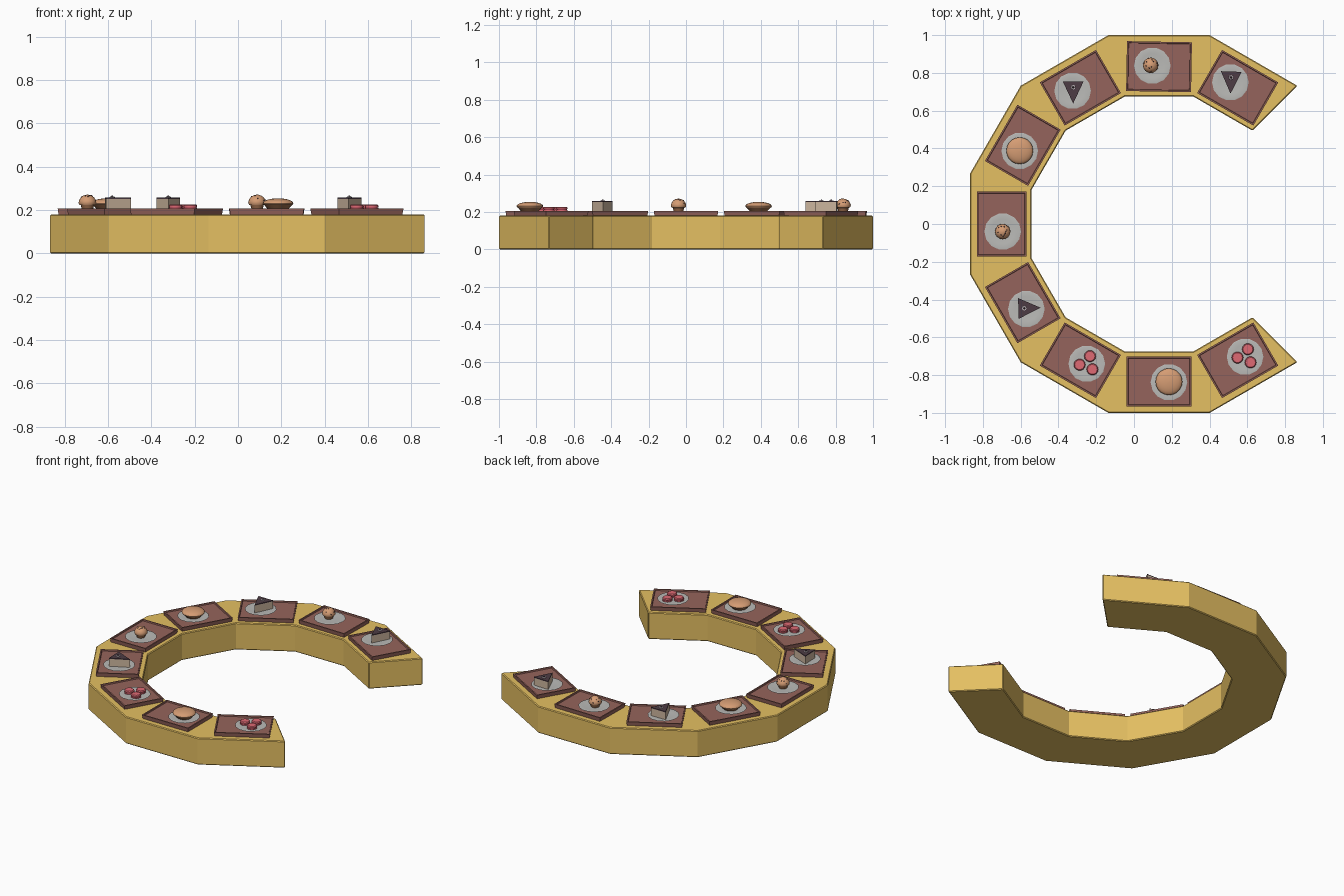
import bpy, bmesh, math, random
from mathutils import Vector

if "Cube" in bpy.data.objects:
    bpy.data.objects.remove(bpy.data.objects["Cube"])

random.seed(3)
CX = 0.1325           # centre of the twelve-sided ring
FLOOR = 0.198         # tray floor height


def mat(name, r, g, b):
    m = bpy.data.materials.new(name)
    m.diffuse_color = [(c / 255) ** 2.2 for c in (r, g, b)] + [1]
    m.use_nodes = True
    m.node_tree.nodes["Principled BSDF"].inputs["Base Color"].default_value = m.diffuse_color
    return m


WOOD = mat("honey_wood", 228, 190, 98)
TRAY = mat("tray_brown", 148, 100, 92)
PLATE = mat("plate_grey", 185, 185, 182)
CRUST = mat("crust", 150, 105, 75)
BAKE = mat("baked_top", 212, 155, 115)
SPONGE = mat("sponge", 205, 182, 158)
CHOC = mat("chocolate", 78, 62, 70)
PINK = mat("pink_shell", 222, 105, 115)
FILL = mat("filling", 150, 60, 75)
CREAM = mat("cream", 200, 190, 195)


def make(name, bm, m, smooth=False):
    bmesh.ops.recalc_face_normals(bm, faces=bm.faces[:])
    me = bpy.data.meshes.new(name)
    bm.to_mesh(me)
    bm.free()
    ob = bpy.data.objects.new(name, me)
    bpy.context.collection.objects.link(ob)
    me.materials.append(m)
    if smooth:
        bpy.context.view_layer.objects.active = ob
        bpy.ops.object.select_all(action='DESELECT')
        ob.select_set(True)
        bpy.ops.object.shade_smooth_by_angle(angle=math.radians(40))
    return ob


def prism(name, pts, z0, z1, m):
    bm = bmesh.new()
    lo = [bm.verts.new((x, y, z0)) for x, y in pts]
    hi = [bm.verts.new((x, y, z1)) for x, y in pts]
    n = len(pts)
    bm.faces.new(lo)
    bm.faces.new(hi)
    for i in range(n):
        j = (i + 1) % n
        bm.faces.new((lo[i], lo[j], hi[j], hi[i]))
    return make(name, bm, m)


def lathe(name, x, y, prof, n, m, smooth=True):
    """Turned solid; prof lists (radius, z) from bottom to top, both ends capped."""
    bm = bmesh.new()
    rings = []
    for r, z in prof:
        rings.append([bm.verts.new((x + r * math.cos(2 * math.pi * i / n),
                                    y + r * math.sin(2 * math.pi * i / n), z)) for i in range(n)])
    for a, b in zip(rings, rings[1:]):
        for i in range(n):
            j = (i + 1) % n
            bm.faces.new((a[i], a[j], b[j], b[i]))
    bm.faces.new(rings[0])
    bm.faces.new(rings[-1])
    return make(name, bm, m, smooth)


def dome(r, z, h, steps=6):
    return [(r * math.cos(t), z + h * math.sin(t))
            for t in [i * math.pi / 2 / steps * 0.97 for i in range(steps + 1)]]


# counter: open ring, nine of twelve sides
def arc(R):
    return [(CX + R * math.cos(math.radians(a)), R * math.sin(math.radians(a)))
            for a in range(45, 316, 30)]


outer, inner = arc(1.0353), arc(0.699)
bm = bmesh.new()
secs = [[bm.verts.new((*p, z)) for p, z in ((o, 0), (o, 0.18), (i, 0.18), (i, 0))]
        for o, i in zip(outer, inner)]
for a, b in zip(secs, secs[1:]):
    for k in range(4):
        bm.faces.new((a[k], a[(k + 1) % 4], b[(k + 1) % 4], b[k]))
bm.faces.new(secs[0])
bm.faces.new(secs[-1])
counter = make("counter", bm, WOOD)
bev = counter.modifiers.new("edge", 'BEVEL')
bev.width, bev.segments, bev.angle_limit = 0.005, 1, math.radians(40)
bev.limit_method = 'ANGLE'


# trays: slab with a thin raised rim
def tray(angle, twist=0):
    a = math.radians(angle)
    c = Vector((CX + 0.833 * math.cos(a), 0.833 * math.sin(a)))
    t = a + math.radians(twist)
    u, v = Vector((math.cos(t), math.sin(t))), Vector((-math.sin(t), math.cos(t)))
    bm = bmesh.new()

    def loop(d, z):
        return [bm.verts.new((*(c + u * sx * (0.132 - d) + v * sy * (0.172 - d)), z))
                for sx, sy in ((1, 1), (-1, 1), (-1, -1), (1, -1))]
    loops = [loop(0.004, 0.178), loop(0, 0.206), loop(0.008, 0.206), loop(0.010, FLOOR)]
    for p, q in zip(loops, loops[1:]):
        for i in range(4):
            j = (i + 1) % 4
            bm.faces.new((p[i], p[j], q[j], q[i]))
    bm.faces.new(loops[0])
    bm.faces.new(loops[-1])
    make("tray", bm, TRAY)


for k in range(9):
    tray(60 + 30 * k, -1 if k == 1 else 0)


# pastries, each on a plate
def plate(x, y):
    z = FLOOR
    lathe("plate", x, y, [(0.06, z - 0.002), (0.097, z + 0.007), (0.092, z + 0.008),
                          (0.065, z + 0.005)], 14, PLATE)


def muffin(x, y):
    lathe("muffin_cup", x, y, [(0.025, 0.202), (0.034, 0.234)], 16, CRUST)
    lathe("muffin_top", x, y, [(0.030, 0.222), (0.037, 0.224)] + dome(0.041, 0.232, 0.039), 16, BAKE)
    bm = bmesh.new()
    for i in range(12):
        a, e = i * 2.4, math.radians(random.uniform(12, 75))
        p = (x + 0.040 * math.cos(e) * math.cos(a), y + 0.040 * math.cos(e) * math.sin(a),
             0.232 + 0.038 * math.sin(e))
        ret = bmesh.ops.create_icosphere(bm, subdivisions=1, radius=0.0038)
        bmesh.ops.translate(bm, verts=ret["verts"], vec=p)
    make("muffin_chips", bm, CHOC)


def pie(x, y):
    lathe("pie_crust", x, y, [(0.045, 0.202), (0.067, 0.226), (0.067, 0.23)], 20, CRUST)
    lathe("pie_top", x, y, [(0.062, 0.223), (0.068, 0.225)] + dome(0.071, 0.231, 0.023), 20, BAKE)


def cake(x, y, tip):
    """Wedge whose tip points along the given angle; x, y is the middle of the wide end."""
    a = math.radians(tip)
    u, v = Vector((math.cos(a), math.sin(a))), Vector((-math.sin(a), math.cos(a)))
    b = Vector((x, y))
    pts = [b + v * 0.055, b - v * 0.055, b + u * 0.117]
    prism("cake_sponge", pts, 0.202, 0.252, SPONGE)
    prism("cake_icing", pts, 0.252, 0.258, CHOC)
    p = b + u * 0.031
    lathe("cake_rosette", p.x, p.y, [(0.013, 0.257), (0.012, 0.261), (0.006, 0.262)], 8, CREAM)
    lathe("cake_rosette_tip", p.x, p.y, [(0.007, 0.261), (0.002, 0.267)], 8, CHOC)


def macarons(pts):
    for x, y in pts:
        lathe("macaron_base", x, y, [(0.026, 0.202), (0.031, 0.205), (0.031, 0.211)], 14, PINK)
        lathe("macaron_filling", x, y, [(0.028, 0.210), (0.028, 0.216)], 14, FILL)
        lathe("macaron_top", x, y, [(0.031, 0.215), (0.031, 0.221), (0.026, 0.226)], 14, PINK)


for p in [(0.51, 0.75), (0.097, 0.838), (-0.325, 0.705), (-0.605, 0.387), (-0.695, -0.04),
          (-0.57, -0.45), (-0.25, -0.74), (0.185, -0.838), (0.588, -0.703)]:
    plate(*p)
muffin(0.088, 0.84)
muffin(-0.695, -0.04)
pie(-0.605, 0.388)
pie(0.185, -0.835)
cake(0.515, 0.807, 268)
cake(-0.322, 0.755, 270)
cake(-0.612, -0.447, 2)
macarons([(-0.288, -0.745), (-0.233, -0.70), (-0.22, -0.77)])
macarons([(0.548, -0.707), (0.603, -0.663), (0.617, -0.733)])
